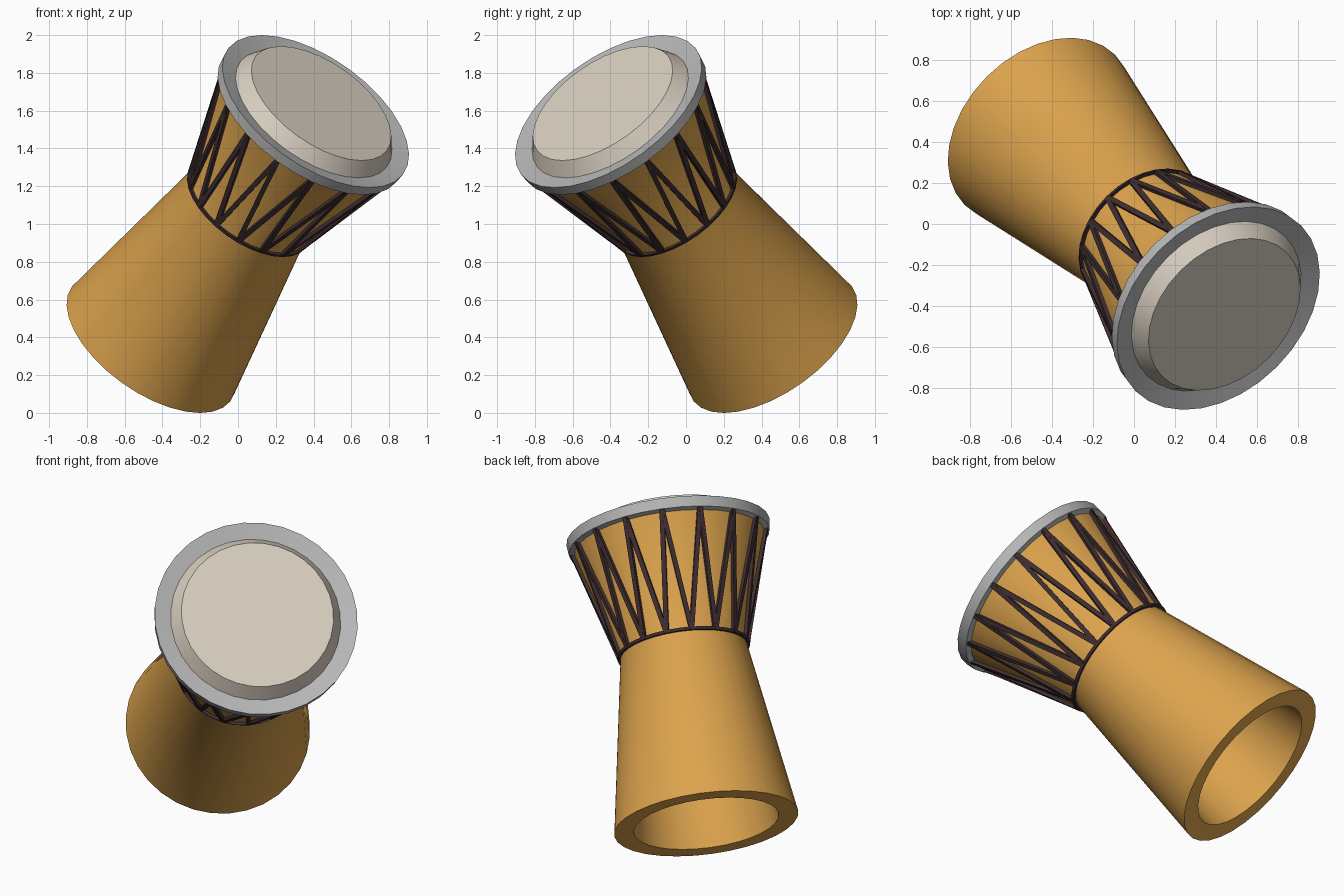
import bpy, math
from mathutils import Matrix, Vector

if "Cube" in bpy.data.objects:
    bpy.data.objects.remove(bpy.data.objects["Cube"])

SEG = 32
ROPES = 16

# Tilted drum axis: local z runs from the foot to the skin
u = Vector((1, 1, 0)).normalized()
v = Vector((-0.5, 0.5, math.sqrt(0.5)))
n = u.cross(v)
FRAME = Matrix((u, v, n)).transposed().to_4x4()
FRAME.translation = Vector((-0.459, 0.459, 0.366))


def material(name, rgb):
    m = bpy.data.materials.new(name)
    m.diffuse_color = (*rgb, 1)
    m.use_nodes = True
    m.node_tree.nodes["Principled BSDF"].inputs["Base Color"].default_value = m.diffuse_color
    return m


WOOD = material("honey wood", (0.72, 0.37, 0.075))
METAL = material("grey rim", (0.47, 0.47, 0.47))
SKIN = material("pale skin", (0.69, 0.62, 0.53))
ROPE = material("dark rope", (0.05, 0.027, 0.03))


def add_object(name, verts, faces, mat, smooth=True):
    mesh = bpy.data.meshes.new(name)
    mesh.from_pydata(verts, [], faces)
    mesh.materials.append(mat)
    obj = bpy.data.objects.new(name, mesh)
    bpy.context.collection.objects.link(obj)
    obj.matrix_world = FRAME
    if smooth:
        bpy.ops.object.select_all(action='DESELECT')
        obj.select_set(True)
        bpy.context.view_layer.objects.active = obj
        bpy.ops.object.shade_smooth_by_angle(angle=math.radians(30))
    return obj


def lathe(name, profile, mat, loop=True):
    """Spin (radius, height) points; loop closes the section, otherwise ends are capped."""
    k = len(profile)
    verts = [(r * math.cos(a), r * math.sin(a), z)
             for a in (math.tau * i / SEG for i in range(SEG)) for r, z in profile]
    faces = []
    for i in range(SEG):
        j = (i + 1) % SEG
        for p in range(k if loop else k - 1):
            q = (p + 1) % k
            faces.append((i * k + p, j * k + p, j * k + q, i * k + q))
    if not loop:
        faces.append([i * k for i in reversed(range(SEG))])
        faces.append([i * k + k - 1 for i in range(SEG)])
    return add_object(name, verts, faces, mat)


# Hollow goblet body: flared foot, waist and bowl
lathe("drum_body", [(0.518, 0), (0.355, 1.03), (0.54, 1.69),
                    (0.47, 1.69), (0.29, 1.03), (0.408, 0)], WOOD)

# Dished hoop around the skin
lathe("rim_hoop", [(0.535, 1.67), (0.565, 1.68), (0.571, 1.74), (0.478, 1.72), (0.46, 1.67)], METAL)

# Raised drum skin with sloped edge
lathe("drum_skin", [(0.478, 1.70), (0.478, 1.72), (0.428, 1.80)], SKIN, loop=False)

# Thin cord around the waist
lathe("waist_cord", [(0.35, 1.02), (0.371, 1.02), (0.375, 1.036), (0.355, 1.036)], ROPE)

# Zigzag tension ropes between waist and rim
verts, faces = [], []


def add_rope(a0, a1):
    p0 = Vector((0.361 * math.cos(a0), 0.361 * math.sin(a0), 1.025))
    p1 = Vector((0.549 * math.cos(a1), 0.549 * math.sin(a1), 1.69))
    mid = (a0 + a1) / 2
    d = (p1 - p0).normalized()
    out = Vector((math.cos(mid), math.sin(mid), 0))
    side = d.cross(out).normalized() * 0.013
    up = side.cross(d).normalized() * 0.011
    b = len(verts)
    for p in (p0, p1):
        for s, t in ((-1, -1), (1, -1), (1, 1), (-1, 1)):
            verts.append(p + side * s + up * t)
    faces.extend([(b + 3, b + 2, b + 1, b), (b + 4, b + 5, b + 6, b + 7)])
    for e in range(4):
        f = (e + 1) % 4
        faces.append((b + e, b + f, b + 4 + f, b + 4 + e))


step = math.tau / ROPES
for i in range(ROPES):
    for s in (-0.5, 0.5):
        add_rope(i * step, (i + s) * step)
ropes = add_object("tension_ropes", verts, faces, ROPE, smooth=False)

# Make all normals face outward
import bmesh
for obj in bpy.context.collection.objects:
    bm = bmesh.new()
    bm.from_mesh(obj.data)
    bmesh.ops.recalc_face_normals(bm, faces=bm.faces)
    bm.to_mesh(obj.data)
    bm.free()
